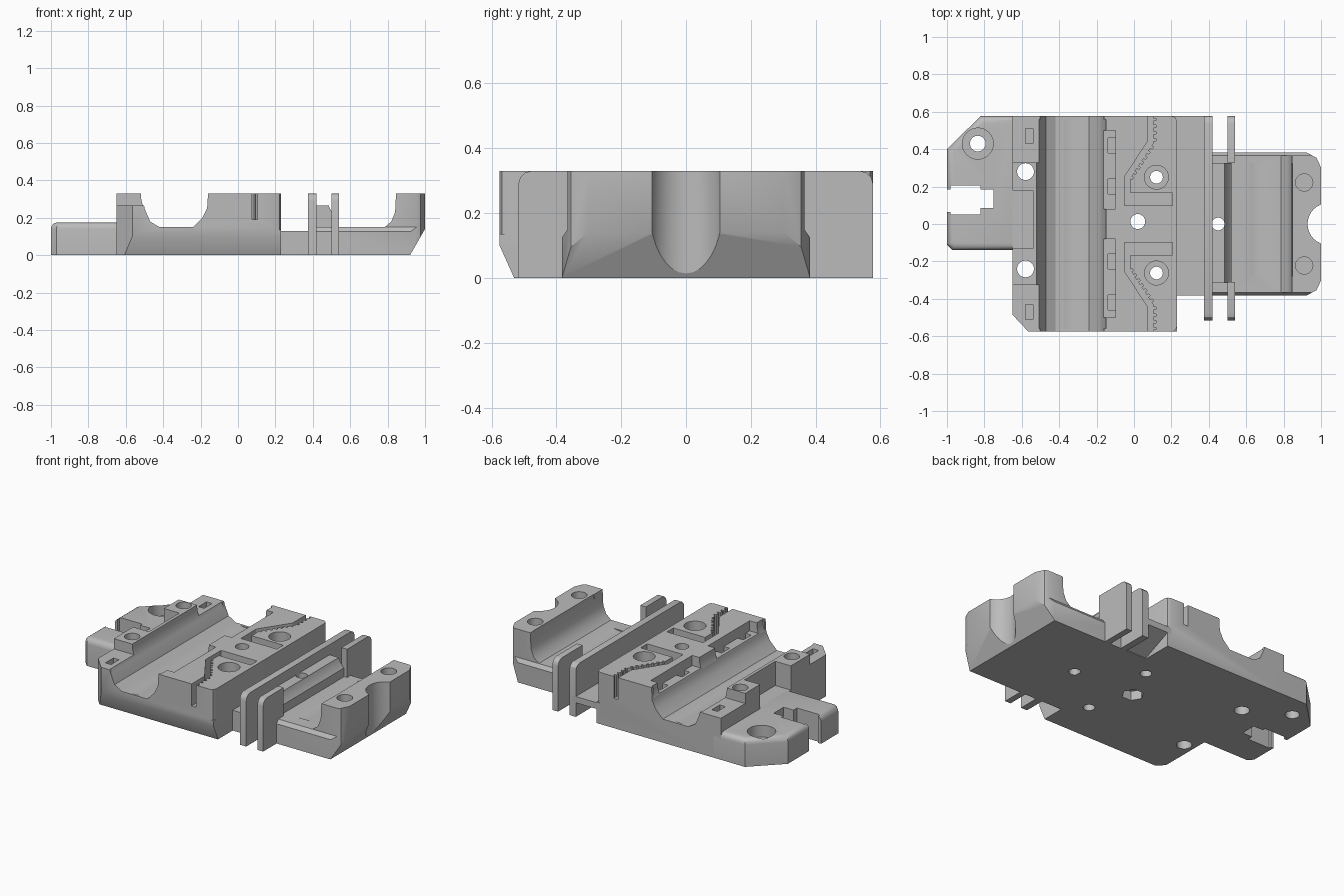
import bpy, bmesh, math
from mathutils import Vector

if "Cube" in bpy.data.objects:
    bpy.data.objects.remove(bpy.data.objects["Cube"], do_unlink=True)

grey = bpy.data.materials.new("plain grey plastic")
grey.use_nodes = True
COLOUR = (0.5, 0.5, 0.5, 1)
grey.diffuse_color = COLOUR
grey.node_tree.nodes["Principled BSDF"].inputs["Base Color"].default_value = COLOUR


def prism(name, pts, axis, lo, hi, round_top=0):
    """Extrude a 2D outline along an axis, optionally rounding its top rim."""
    place = {"x": lambda a, b, t: (t, a, b),
             "y": lambda a, b, t: (a, t, b),
             "z": lambda a, b, t: (a, b, t)}[axis]
    bm = bmesh.new()
    face = bm.faces.new([bm.verts.new(place(a, b, lo)) for a, b in pts])
    ext = bmesh.ops.extrude_face_region(bm, geom=[face])
    top = [v for v in ext["geom"] if isinstance(v, bmesh.types.BMVert)]
    bmesh.ops.translate(bm, verts=top, vec=place(0, 0, hi - lo))
    bmesh.ops.recalc_face_normals(bm, faces=bm.faces)
    if round_top:
        rim = [e for e in bm.edges if all(v in top for v in e.verts)]
        bmesh.ops.bevel(bm, geom=rim, offset=round_top, segments=4,
                        profile=0.5, affect="EDGES")
    mesh = bpy.data.meshes.new(name)
    bm.to_mesh(mesh)
    bm.free()
    mesh.materials.append(grey)
    ob = bpy.data.objects.new(name, mesh)
    bpy.context.collection.objects.link(ob)
    return ob


def box(name, x0, x1, y0, y1, z0, z1):
    return prism(name, [(x0, y0), (x1, y0), (x1, y1), (x0, y1)], "z", z0, z1)


def circle(a, b, r, n=32):
    return [(a + r * math.cos(2 * math.pi * i / n),
             b + r * math.sin(2 * math.pi * i / n)) for i in range(n)]


def cut(ob, cutter):
    """Subtract the cutter and throw it away."""
    cutter.hide_render = True
    mod = ob.modifiers.new("cut", "BOOLEAN")
    mod.operation, mod.solver, mod.object = "DIFFERENCE", "EXACT", cutter
    bpy.context.view_layer.objects.active = ob
    bpy.ops.object.modifier_apply(modifier=mod.name)
    bpy.data.objects.remove(cutter, do_unlink=True)


def cut_box(ob, *b):
    cut(ob, box("cutter", *b))


def cut_prism(ob, pts, axis="z", lo=-0.1, hi=0.5):
    cut(ob, prism("cutter", pts, axis, lo, hi))


def drill(ob, x, y, r, lo=-0.1, hi=0.5, n=32):
    cut_prism(ob, circle(x, y, r, n), "z", lo, hi)


def strip(path, width):
    """Outline of a constant-width band following a path."""
    pts = [Vector(p) for p in path]
    left, right = [], []
    for i, p in enumerate(pts):
        d0 = (p - pts[max(i - 1, 0)]).normalized() if i else (pts[1] - p).normalized()
        d1 = (pts[i + 1] - p).normalized() if i < len(pts) - 1 else d0
        n0, n1 = Vector((-d0.y, d0.x)), Vector((-d1.y, d1.x))
        m = (n0 + n1).normalized()
        m *= width / 2 / m.dot(n0)
        left.append(tuple(p + m))
        right.append(tuple(p - m))
    return left + right[::-1]


# main body with the long bearing channel
body = prism("main_body", [(-0.65, 0), (0.23, 0), (0.23, 0.33), (-0.16, 0.33),
                           (-0.165, 0.25), (-0.19, 0.2), (-0.24, 0.15), (-0.42, 0.15),
                           (-0.47, 0.18), (-0.5, 0.25), (-0.51, 0.33), (-0.65, 0.33)],
             "y", -0.575, 0.577)
cut_prism(body, circle(-0.335, 0.33, 0.185, 64), "y", -0.56, 0.56)
for y0, y1 in ((0.33, 0.7), (-0.7, -0.325)):
    cut_box(body, -0.7, -0.45, y0, y1, 0.265, 0.4)
cut_box(body, -0.7, -0.54, -0.13, 0.18, 0.175, 0.4)

# chamfers and softened corners of the body
cut_prism(body, [(-0.7, -0.1), (-0.48, -0.1), (-0.53, 0), (-0.575, 0.1), (-0.7, 0.1)],
          "x", -0.8, 0.4)
cut_prism(body, [(-0.7, -0.43), (-0.7, -0.7), (-0.46, -0.7), (-0.565, -0.575), (-0.65, -0.485)])
for s in (-1, 1):
    cut_prism(body, [(0.2, s * 0.578), (0.222, s * 0.568), (0.231, s * 0.545),
                     (0.26, s * 0.545), (0.26, s * 0.6), (0.2, s * 0.6)], "z", 0.135, 0.5)

# strap recesses and slots beside the channel
for s in (-1, 1):
    cut_box(body, -0.2, -0.1, *sorted((s * 0.08, s * 0.5)), 0.265, 0.4)
    cut_box(body, -0.14, -0.1, *sorted((s * 0.38, s * 0.46)), 0.18, 0.3)
    cut_box(body, -0.14, -0.1, *sorted((s * 0.16, s * 0.24)), 0.18, 0.3)
    cut_box(body, -0.58, -0.54, *sorted((s * 0.43, s * 0.51)), 0.15, 0.3)

# toothed belt grooves with end pockets, one on each side
for s in (-1, 1):
    path = [(0.09, s * 0.62), (0.09, s * 0.44), (-0.035, s * 0.25), (-0.035, s * 0.12)]
    cut_prism(body, strip(path, 0.03), "z", 0.19, 0.4)
    cut_box(body, -0.05, 0.205, *sorted((s * 0.1, s * 0.165)), 0.19, 0.4)
    for a, b, n in ((path[0], path[1], 5), (path[1], path[2], 7)):
        a, b = Vector(a), Vector(b)
        d = (b - a).normalized()
        side = Vector((abs(d.y), -d.x * s * (1 if d.y * s < 0 else -1) * -1))
        side = Vector((-d.y, d.x)) * s
        for i in range(n):
            p = a.lerp(b, (i + 0.7) / n) + side * 0.008
            q = p + side * 0.02
            cut_prism(body, strip([p, q], 0.013), "z", 0.19, 0.4)

# screw holes of the body
for y in (0.25, -0.262):
    drill(body, 0.12, y, 0.034)
    drill(body, 0.12, y, 0.064, 0.2)
for y in (0.28, -0.24):
    drill(body, -0.58, y, 0.045)
drill(body, 0.02, 0.013, 0.04)
drill(body, 0.02, 0.013, 0.065, -0.1, 0.06, 6)

# side mounting plate
plate = prism("mounting_plate", [(-1, -0.11), (-0.97, -0.14), (-0.6, -0.14), (-0.6, 0.577),
                                 (-0.82, 0.577), (-1, 0.4)], "z", 0, 0.175, 0.035)
drill(plate, -0.835, 0.43, 0.042)
drill(plate, -0.835, 0.43, 0.083, 0.1)
cut_box(plate, -1.1, -0.93, 0.065, 0.185, -0.1, 0.4)
cut_box(plate, -0.98, -0.82, 0.05, 0.205, -0.1, 0.4)
cut_box(plate, -0.83, -0.75, 0.085, 0.185, -0.1, 0.4)
for y in (0.28, -0.24):
    drill(plate, -0.58, y, 0.045)

# low base and end block with the short bearing channel
end = prism("end_base", [(0.2, 0), (0.92, 0), (1, 0.14), (1, 0.33), (0.845, 0.33),
                         (0.84, 0.23), (0.82, 0.18), (0.785, 0.15), (0.54, 0.15),
                         (0.42, 0.15), (0.4, 0.13), (0.2, 0.13)], "y", -0.382, 0.382)
cut_prism(end, circle(0.66, 0.33, 0.187, 64), "y", -0.28, 0.325)
for s in (-1, 1):
    cut_prism(end, [(0.92, s * 0.383), (0.975, s * 0.355), (1.001, s * 0.3),
                    (1.1, s * 0.3), (1.1, s * 0.5), (0.92, s * 0.5)])
    cut_prism(end, [(s * 0.39, 0.115), (s * 0.365, 0.15), (s * 0.365, 0.5),
                    (s * 0.5, 0.5), (s * 0.5, 0.115)], "x", 0.42, 1.1)
    drill(end, 0.91, s * 0.222, 0.046, 0.15)
drill(end, 1.04, 0, 0.112)
drill(end, 0.45, 0, 0.034)

# shelf behind the base, sloping underneath
prism("rear_shelf", [(0.37, 0), (0.577, 0.09), (0.577, 0.13), (0.37, 0.13)], "x", 0.2, 0.4)

# wall between the two fins
wall = box("channel_wall", 0.41, 0.52, -0.315, 0.325, 0.1, 0.265)
cut_prism(wall, circle(0.66, 0.33, 0.187, 64), "y", -0.5, 0.5)
drill(wall, 0.45, 0, 0.034)


def fin(name, x0, x1, ya, yb, round_a, round_b):
    """Thin upright plate with softened outer top corners."""
    def corner(y, d):
        return [(y + d * 0.04 * (1 - math.cos(t)), 0.29 + 0.04 * math.sin(t))
                for t in (0, math.pi / 6, math.pi / 3, math.pi / 2)]
    a = corner(ya, 1) if round_a else [(ya, 0.33)]
    b = corner(yb, -1)[::-1] if round_b else [(yb, 0.33)]
    return prism(name, [(ya, 0)] + a + b + [(yb, 0)], "x", x0, x1)


# upright fins
fin("long_fin", 0.375, 0.42, -0.517, 0.577, True, True)
fin("front_fin", 0.5, 0.54, -0.517, -0.31, True, False)
fin("rear_fin", 0.5, 0.54, 0.33, 0.577, False, True)

# smooth curves, keep hard edges
bpy.ops.object.select_all(action="DESELECT")
for ob in bpy.context.collection.objects:
    if ob.type == "MESH" and grey.name in ob.data.materials:
        ob.select_set(True)
        bpy.context.view_layer.objects.active = ob
bpy.ops.object.shade_smooth_by_angle(angle=math.radians(30))
